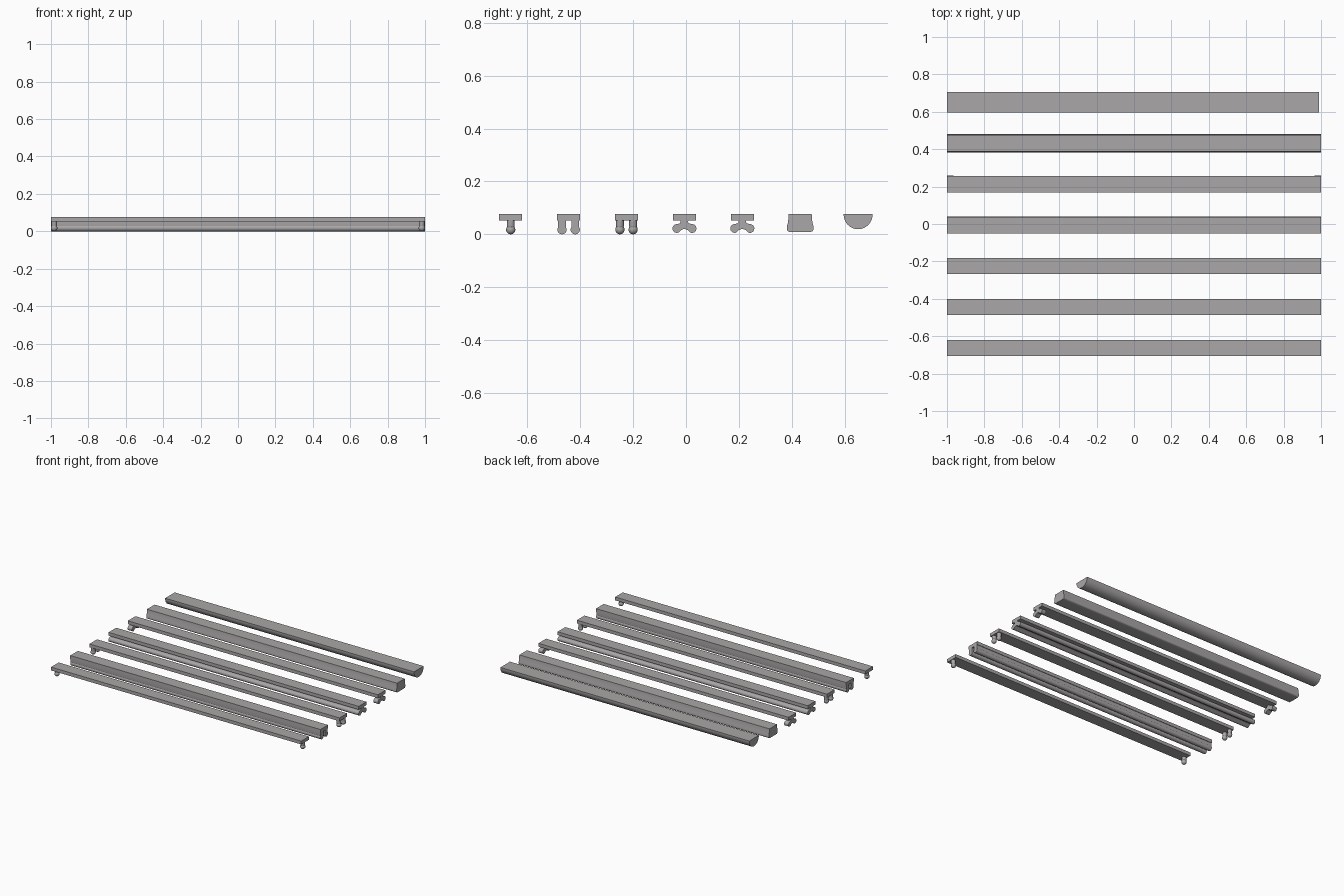
import bpy, bmesh, math

if "Cube" in bpy.data.objects:
    bpy.data.objects.remove(bpy.data.objects["Cube"])

mat = bpy.data.materials.new("warm_grey")
mat.diffuse_color = (0.40, 0.385, 0.385, 1)
mat.use_nodes = True
mat.node_tree.nodes["Principled BSDF"].inputs["Base Color"].default_value = mat.diffuse_color

TOP, UNDER, HALF = 0.077, 0.053, 0.0435


def finish(name, bm):
    bmesh.ops.recalc_face_normals(bm, faces=bm.faces)
    me = bpy.data.meshes.new(name)
    bm.to_mesh(me)
    bm.free()
    me.materials.append(mat)
    ob = bpy.data.objects.new(name, me)
    bpy.context.collection.objects.link(ob)
    bpy.ops.object.select_all(action='DESELECT')
    ob.select_set(True)
    bpy.context.view_layer.objects.active = ob
    bpy.ops.object.shade_smooth_by_angle(angle=math.radians(35))
    return ob


def bar(name, profile, y, x0=-1.0, x1=1.0):
    """Extrude a (y, z) profile along x."""
    bm = bmesh.new()
    face = bm.faces.new([bm.verts.new((x0, y + p, z)) for p, z in profile])
    ext = bmesh.ops.extrude_face_region(bm, geom=[face])
    verts = [v for v in ext["geom"] if isinstance(v, bmesh.types.BMVert)]
    bmesh.ops.translate(bm, verts=verts, vec=(x1 - x0, 0, 0))
    return finish(name, bm)


def arc(cy, cz, r, a0, a1, n=12):
    return [(cy + r * math.cos(math.radians(a0 + (a1 - a0) * i / n)),
             cz + r * math.sin(math.radians(a0 + (a1 - a0) * i / n)))
            for i in range(n + 1)]


def mirrored(half):
    """Complete a right-hand half profile that runs from top to bottom."""
    return half + [(-p, z) for p, z in reversed(half) if p > 1e-6]


def post(name, x, y, r=0.0175):
    """Round leg with a ball-shaped foot, turned about z."""
    outline = [(0.0001, 0)] + arc(0, r, r, -80, 35, 9) + [(0.015, 0.032), (0.015, UNDER + 0.004)]
    bm = bmesh.new()
    n = 16
    rings = [[bm.verts.new((x + q * math.cos(2 * math.pi * i / n),
                            y + q * math.sin(2 * math.pi * i / n), z))
              for i in range(n)] for q, z in outline]
    for a, b in zip(rings, rings[1:]):
        for i in range(n):
            j = (i + 1) % n
            bm.faces.new((a[i], a[j], b[j], b[i]))
    bm.faces.new(rings[-1])
    return finish(name, bm)


# Profiles
seat = [(-HALF, UNDER), (HALF, UNDER), (HALF, TOP), (-HALF, TOP)]
board = mirrored([(0.015, UNDER + 0.003), (0.015, 0.032)] + arc(0, 0.0175, 0.0175, 35, -85, 10))
splay = mirrored([(0.015, UNDER + 0.003), (0.014, 0.046), (0.018, 0.041)]
                 + arc(0.029, 0.022, 0.0165, 75, -115, 14)
                 + [(0.013, 0.016), (0, 0.021)])
block = mirrored([(HALF, TOP), (0.046, 0.045), (0.0495, 0.033)]
                 + arc(0.0385, 0.021, 0.012, 10, -70, 7) + [(0.025, 0.009)])
half_log = arc(0, TOP - 0.003, 0.0545, 0, -180, 28) + [(-0.0545, TOP), (0.0545, TOP)]

rows = [-0.663 + 0.219 * i for i in range(7)]

# Flat seats of the first five benches
for i in range(5):
    bar(f"seat_{i + 1}", seat, rows[i])

for side, sx in (("left", -1), ("right", 1)):
    x = sx * 0.9825
    # Bench 1: single post at each end
    post(f"single_leg_{side}", x, rows[0])
    # Bench 3: pair of posts at each end
    for k, dy in (("front", -0.025), ("back", 0.025)):
        post(f"pair_leg_{side}_{k}", x, rows[2] + dy)
    # Bench 5: splayed legs at each end
    bar(f"splayed_leg_{side}", splay, rows[4], x - 0.0175, x + 0.0175)

# Bench 2: two full-length upright boards
for k, dy in (("front", -0.025), ("back", 0.025)):
    bar(f"leg_board_{k}", board, rows[1] + dy)

# Bench 4: full-length splayed base
bar("splayed_base", splay, rows[3])

# Bench 6: solid block, bench 7: half log
bar("solid_block", block, rows[5])
bar("half_log", half_log, rows[6], -1.0, 0.99)
